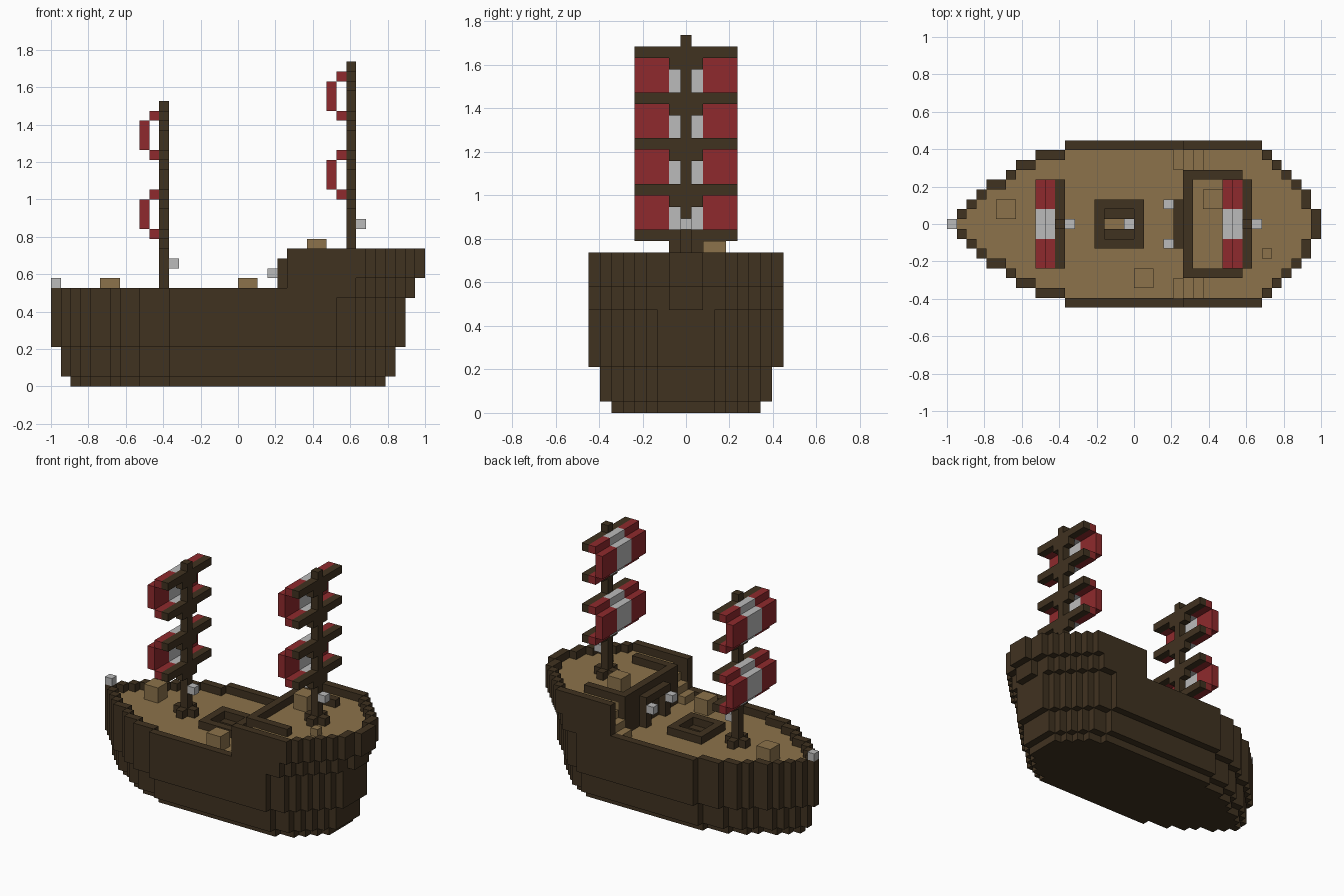
import bpy, bmesh
from mathutils import Vector

if "Cube" in bpy.data.objects:
    bpy.data.objects.remove(bpy.data.objects["Cube"])

LENGTH = 38
U = 2 / LENGTH          # size of one block


def material(name, rgb):
    m = bpy.data.materials.new(name)
    m.use_nodes = True
    m.diffuse_color = (*rgb, 1)
    m.node_tree.nodes["Principled BSDF"].inputs["Base Color"].default_value = (*rgb, 1)
    return m


DARK = material("dark wood", (0.051, 0.032, 0.0144))
TAN = material("light planks", (0.262, 0.171, 0.07))
RED = material("red cloth", (0.275, 0.023, 0.026))
PALE = material("pale grey", (0.497, 0.497, 0.497))


def box(i0, i1, j0, j1, k0, k1):
    """Set of blocks, all limits inclusive."""
    return {(i, j, k) for i in range(i0, i1 + 1)
            for j in range(j0, j1 + 1) for k in range(k0, k1 + 1)}


DIRS = [Vector(d) for d in ((1, 0, 0), (0, 1, 0), (0, 0, 1))]


def build(name, cells, mat):
    """Skin a set of blocks with only its outer faces."""
    bm = bmesh.new()
    verts = {}

    def vert(p):
        key = tuple(round(c * 2) for c in p)
        if key not in verts:
            verts[key] = bm.verts.new(((p.x - LENGTH / 2) * U, p.y * U, p.z * U))
        return verts[key]

    for c in sorted(cells):
        centre = Vector((c[0] + 0.5, c[1], c[2] + 0.5))
        for a in range(3):
            for s in (-1, 1):
                near = list(c)
                near[a] += s
                if tuple(near) in cells:
                    continue
                mid = centre + DIRS[a] * s / 2
                b, d = DIRS[(a + 1) % 3] / 2, DIRS[(a + 2) % 3] / 2
                ring = [mid - b - d, mid + b - d, mid + b + d, mid - b + d]
                bm.faces.new([vert(p) for p in ring[::s]])
    me = bpy.data.meshes.new(name)
    bm.to_mesh(me)
    bm.free()
    me.materials.append(mat)
    ob = bpy.data.objects.new(name, me)
    bpy.context.collection.objects.link(ob)
    return ob


# Plan outlines: half width in blocks for each column, bow to stern
BOW = [0, 1, 2, 3, 4, 4, 5, 6, 6, 7, 7, 7]


def plan(full_until, stern):
    return BOW + [8] * (full_until - len(BOW)) + stern


top_plan = plan(32, [7, 6, 5, 4, 3, 1])
mid_plan = plan(31, [7, 6, 5, 4, 3, 1])
low_plan = plan(29, [7, 7, 6, 5, 4, 3, 2])


def area(widths):
    return {(i, j) for i, w in enumerate(widths) for j in range(-w, w + 1)}


def core(cells):
    return {(i, j) for i, j in cells
            if {(i + 1, j), (i - 1, j), (i, j + 1), (i, j - 1)} <= cells}


def inset(cells, widths, n):
    """Pull the sides in by n and shorten the stern by n."""
    end = len(widths) - n
    return {(i, j) for i, j in cells if i < end and abs(j) <= widths[i] - n
            and abs(j) <= widths[min(i + n, len(widths) - 1)]}


def layer(cells, k0, k1):
    return {(i, j, k) for i, j in cells for k in range(k0, k1 + 1)}


top, mid, low = area(top_plan), area(mid_plan), area(low_plan)
inside = core(top)
QUARTER = 24            # first column of the raised stern deck

# Hull in stepped layers
hull = layer(inset(low, low_plan, 2), 0, 0) | layer(inset(low, low_plan, 1), 1, 3)
hull |= layer(low, 4, 7) | layer(low - {c for c in inside if c[0] < QUARTER}, 8, 8)
hull |= layer({c for c in low - inside if c[0] < QUARTER}, 9, 9)
aft = {c for c in top if c[0] >= QUARTER}
hull |= layer(aft & mid, 9, 10) | layer(aft, 11, 11)
hull |= layer(aft - inside, 12, 13)

# Stairs on both sides of the cabin
stairs = set()
for n in range(3):
    for side in (-1, 1):
        a, b = sorted((6 * side, 7 * side))
        column = box(23 + n, 23 + n, a, b, 9, 13)
        hull -= column
        stairs |= box(23 + n, 23 + n, a, b, 9, 9 + n)

# Hatch well
well = box(16, 18, 0, 0, 3, 8)
hull -= well
build("hull", hull, DARK)
build("stairs", stairs, TAN)
build("well_floor", box(16, 18, 0, 0, 3, 3), TAN)
frame = box(16, 18, -1, 1, 8, 8) - well
main_deck = layer({c for c in inside if c[0] < QUARTER}, 8, 8) - box(16, 18, -1, 1, 8, 8)
build("main_deck", main_deck, TAN)
build("hatch_frame", frame, DARK)
build("hatch_rim", box(15, 19, -2, 2, 9, 9) - box(16, 18, -1, 1, 9, 9), DARK)

# Raised deck, cabin front and inner rails
bulkhead = box(QUARTER, QUARTER, -5, 5, 9, 13)
quarter = {(i, j) for i, j in inside if i > 25 or (i > QUARTER and abs(j) < 6)}
build("quarter_deck", layer(quarter, 12, 12), TAN)
build("cabin_front", bulkhead, DARK)
build("quarter_rails", box(25, 29, -5, -5, 13, 13) | box(25, 29, 5, 5, 13, 13), DARK)
build("door_frame", box(23, 23, -2, 2, 9, 12) - box(23, 23, -1, 1, 9, 11), DARK)


def mast(prefix, i, deck, tip, yards):
    """Mast with a stepped foot, yards, collars and two billowing sails."""
    wood = box(i, i, 0, 0, deck, tip)
    wood |= box(i - 1, i + 1, 0, 0, deck, deck) | box(i, i, -1, 1, deck, deck)
    for k in yards:
        wood |= box(i, i, -4, 4, k, k) | box(i, i, -1, 1, k - 1, k - 1)
    build(prefix + "_mast", wood, DARK)
    for n, (foot, head) in enumerate((yards[:2], yards[2:])):
        sail = box(i - 2, i - 2, -4, 4, foot + 1, head - 1)
        sail |= box(i - 1, i - 1, -4, 4, foot, foot) | box(i - 1, i - 1, -4, 4, head, head)
        level = ("lower", "upper")[n]
        stripe = {c for c in sail if abs(c[1]) < 2}
        build(f"{prefix}_{level}_sail_stripe", stripe, PALE)
        build(f"{prefix}_{level}_sail_sides", sail - stripe, RED)
    build(prefix + "_mast_lantern", box(i + 1, i + 1, 0, 0, deck + 3, deck + 3), PALE)


mast("fore", 11, 9, 28, [15, 19, 23, 27])
mast("aft", 30, 13, 32, [19, 23, 27, 31])

# Lanterns
for name, c in (("bow", (0, 0, 10)), ("right_door", (22, -2, 11)),
                ("left_door", (22, 2, 11)), ("well", (18, 0, 4))):
    build(name + "_lantern", {c}, PALE)

# Crates
for name, (i, j, k) in (("bow", (5, 1, 9)), ("waist", (19, -6, 9)), ("stern", (26, 2, 13))):
    build(name + "_crate", box(i, i + 1, j, j + 1, k, k + 1), TAN)
build("small_crate", {(32, -3, 13)}, TAN)
